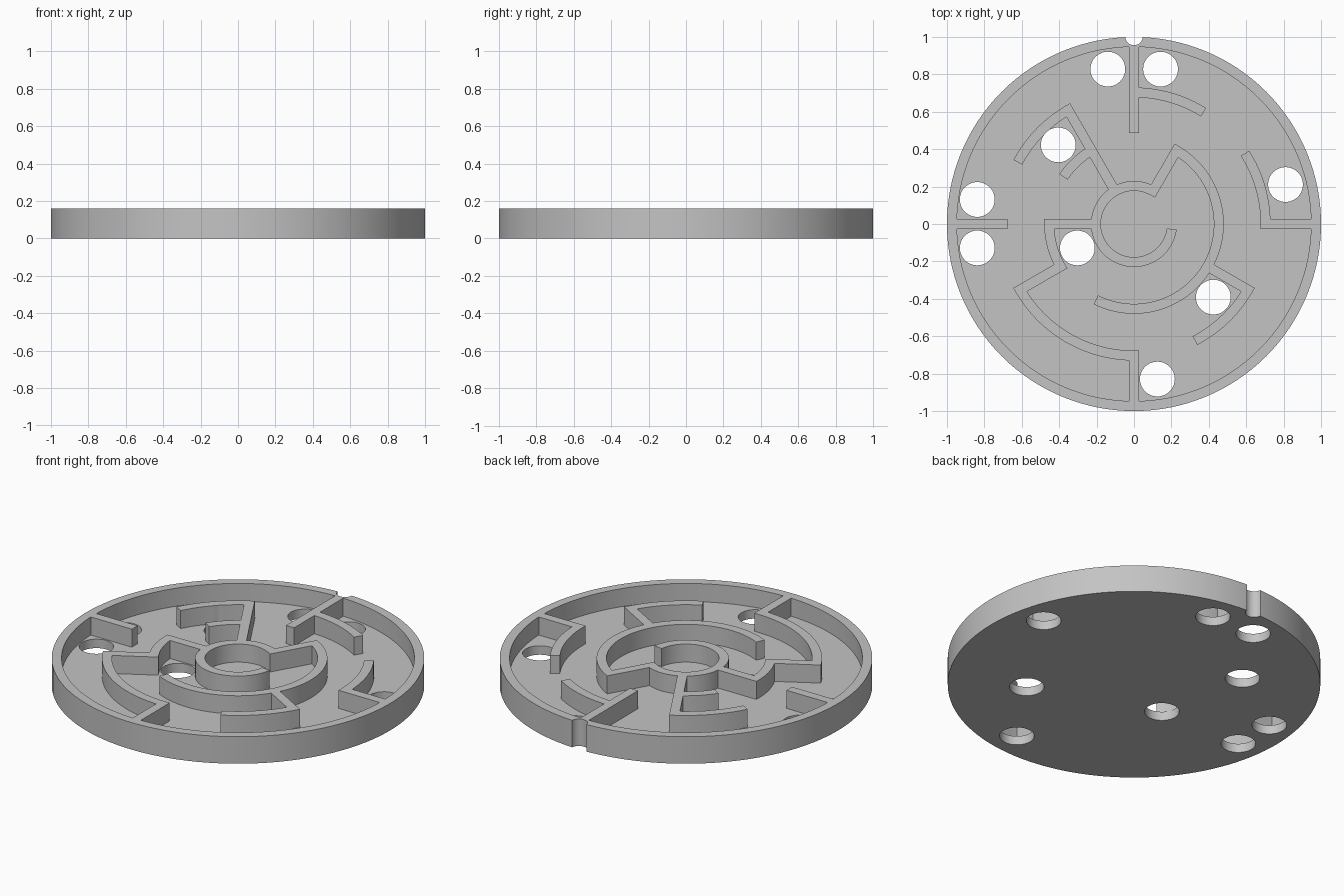
import bpy, bmesh
from math import sin, cos, radians, ceil
from mathutils import Vector

default = bpy.data.objects.get("Cube")
if default:
    bpy.data.objects.remove(default, do_unlink=True)

HEIGHT, FLOOR, HALF = 0.16, 0.053, 0.0265      # HALF = half a wall's thickness
RING = {"inner": 0.2035, "middle": 0.4535, "outer": 0.7035}
RIM = 0.947

grey = bpy.data.materials.new("matte_grey")
grey.use_nodes = True
grey.diffuse_color = (0.55, 0.55, 0.55, 1)
grey.node_tree.nodes["Principled BSDF"].inputs["Base Color"].default_value = grey.diffuse_color


def polar(r, deg):
    return Vector((r * cos(radians(deg)), r * sin(radians(deg))))


def prism(name, outline, z0, z1):
    """Extrude a flat outline from z0 up to z1."""
    bm = bmesh.new()
    base = bm.faces.new([bm.verts.new((p.x, p.y, z0)) for p in outline])
    top = bmesh.ops.extrude_face_region(bm, geom=[base])["geom"]
    bmesh.ops.translate(bm, vec=(0, 0, z1 - z0),
                        verts=[g for g in top if isinstance(g, bmesh.types.BMVert)])
    bmesh.ops.recalc_face_normals(bm, faces=bm.faces)
    mesh = bpy.data.meshes.new(name)
    bm.to_mesh(mesh)
    bm.free()
    mesh.materials.append(grey)
    obj = bpy.data.objects.new(name, mesh)
    bpy.context.collection.objects.link(obj)
    return obj


def circle(x, y, r, n):
    return [Vector((x, y)) + polar(r, 360 * i / n) for i in range(n)]


def arc(ring, a0, a1):
    """Outline of a curved wall between two angles."""
    n = ceil(abs(a1 - a0) / 3)
    steps = [a0 + (a1 - a0) * i / n for i in range(n + 1)]
    r = RING[ring]
    return [polar(r + HALF, a) for a in steps] + [polar(r - HALF, a) for a in reversed(steps)]


def spoke(angle, r0, r1):
    """Outline of a straight wall running outward."""
    side = polar(HALF, angle + 90)
    a, b = polar(r0, angle), polar(r1, angle)
    return [a - side, b - side, b + side, a + side]


def combine(target, tool, operation):
    """Apply a boolean and drop the helper solid."""
    mod = target.modifiers.new("combine", 'BOOLEAN')
    mod.operation, mod.solver, mod.object = operation, 'EXACT', tool
    bpy.context.view_layer.objects.active = target
    bpy.ops.object.modifier_apply(modifier=mod.name)
    bpy.data.objects.remove(tool, do_unlink=True)


# Round tray with a raised rim
tray = prism("maze_tray", circle(0, 0, 1, 128), 0, HEIGHT)
combine(tray, prism("recess", circle(0, 0, RIM, 128), FLOOR, HEIGHT + 0.1), 'DIFFERENCE')

# Maze walls: straight spokes, then curved sections
spokes = [(0, 0.677, 0.97), (60, 0.178, 0.48), (90, 0.487, 0.97), (120, 0.2, 0.73),
          (180, 0.2, 0.48), (180, 0.677, 0.97), (210, 0.427, 0.73),
          (270, 0.677, 0.97), (330, 0.44, 0.73)]
arcs = [("inner", 60, 352.4), ("middle", -116.7, 60), ("middle", 120, 146.2),
        ("middle", 180, 210), ("outer", 0, 32.5), ("outer", 58.1, 90),
        ("outer", 120, 152), ("outer", 210, 270), ("outer", -62.4, -30)]
for outline in [spoke(*s) for s in spokes] + [arc(*a) for a in arcs]:
    combine(tray, prism("wall", outline, FLOOR - 0.02, HEIGHT), 'UNION')

# Drop holes through the floor
holes = [(-0.14, 0.828), (0.142, 0.828), (-0.405, 0.423), (-0.838, 0.131), (-0.838, -0.128),
         (-0.303, -0.128), (0.81, 0.211), (0.424, -0.391), (0.125, -0.829)]
for x, y in holes:
    combine(tray, prism("hole", circle(x, y, 0.093, 48), -0.1, HEIGHT + 0.1), 'DIFFERENCE')

# Alignment notch in the rim
combine(tray, prism("notch", circle(0, 1.003, 0.047, 32), -0.1, HEIGHT + 0.1), 'DIFFERENCE')

# Smooth the curved sides, keep crisp edges
bpy.ops.object.select_all(action='DESELECT')
tray.select_set(True)
bpy.context.view_layer.objects.active = tray
bpy.ops.object.shade_smooth_by_angle(angle=radians(30))
